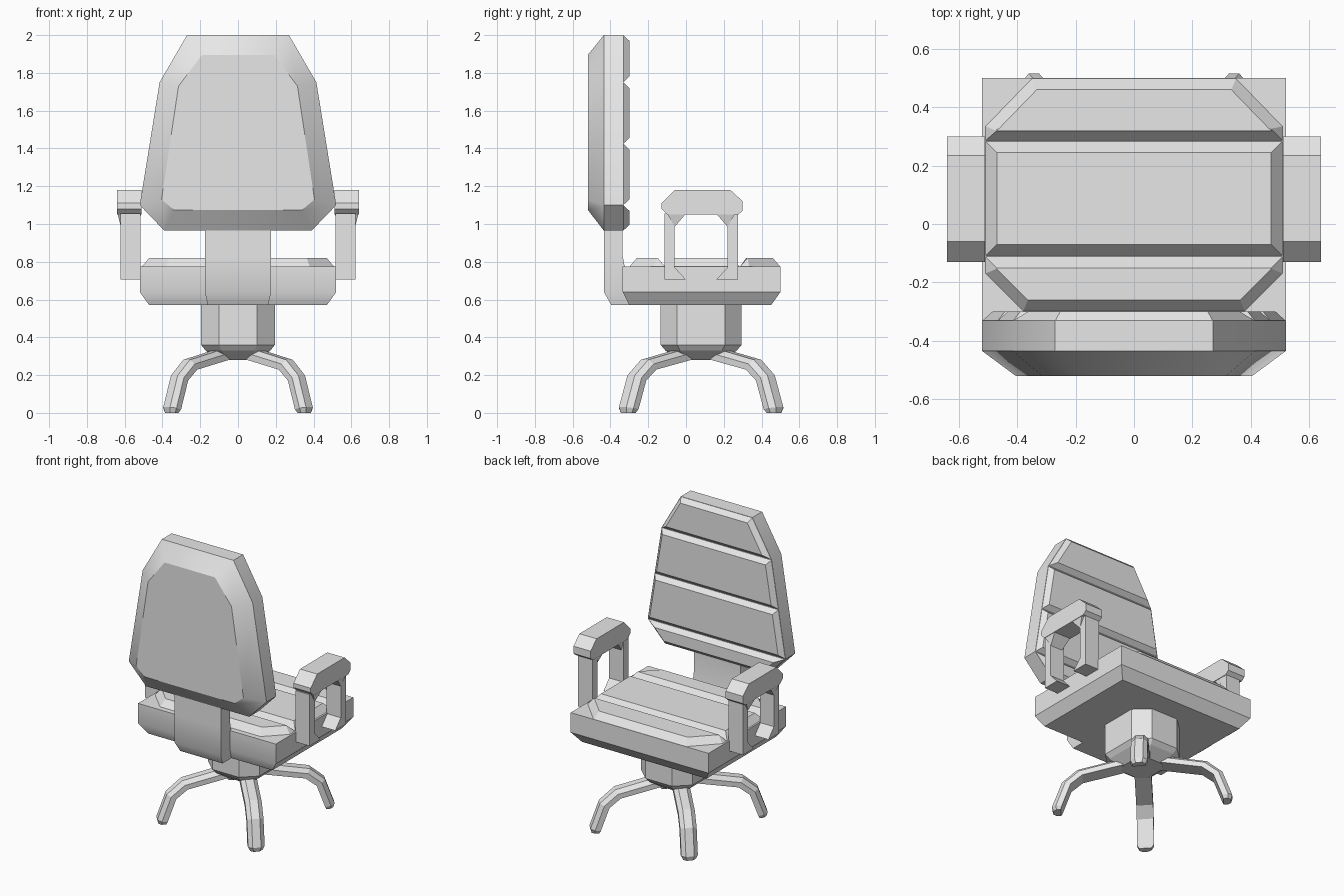
import bpy, bmesh, math
from mathutils import Vector

cube = bpy.data.objects.get("Cube")
if cube:
    bpy.data.objects.remove(cube, do_unlink=True)

grey = bpy.data.materials.new("plain_grey")
grey.use_nodes = True
grey.diffuse_color = (0.8, 0.8, 0.8, 1)
grey.node_tree.nodes["Principled BSDF"].inputs["Base Color"].default_value = (0.8, 0.8, 0.8, 1)


def finish(bm, name, smooth=None):
    bmesh.ops.recalc_face_normals(bm, faces=bm.faces)
    mesh = bpy.data.meshes.new(name)
    bm.to_mesh(mesh)
    bm.free()
    mesh.materials.append(grey)
    ob = bpy.data.objects.new(name, mesh)
    bpy.context.collection.objects.link(ob)
    if smooth:
        bpy.ops.object.select_all(action='DESELECT')
        ob.select_set(True)
        bpy.context.view_layer.objects.active = ob
        bpy.ops.object.shade_smooth_by_angle(angle=math.radians(smooth))
    return ob


def loft(name, rings, smooth=None):
    """Skin a stack of equal-length point rings and cap both ends."""
    bm = bmesh.new()
    loops = [[bm.verts.new(p) for p in ring] for ring in rings]
    n = len(loops[0])
    for a, b in zip(loops, loops[1:]):
        for i in range(n):
            j = (i + 1) % n
            bm.faces.new((a[i], a[j], b[j], b[i]))
    bm.faces.new(loops[0])
    bm.faces.new(loops[-1])
    return finish(bm, name, smooth)


def hull(name, points):
    bm = bmesh.new()
    for p in points:
        bm.verts.new(p)
    bmesh.ops.convex_hull(bm, input=bm.verts)
    bmesh.ops.dissolve_limit(bm, angle_limit=0.01, verts=bm.verts, edges=bm.edges)
    return finish(bm, name)


def mirrored(half):
    """Close a right-hand outline with its mirror image."""
    return half + [(-x, v) for x, v in reversed(half)]


def inset(poly, d):
    """Move every edge of a convex counter-clockwise outline inwards by d."""
    out = []
    for i, p in enumerate(poly):
        p = Vector(p)
        e1 = (p - Vector(poly[i - 1])).normalized()
        e2 = (Vector(poly[(i + 1) % len(poly)]) - p).normalized()
        n1, n2 = Vector((-e1.y, e1.x)), Vector((-e2.y, e2.x))
        out.append(tuple(p + (n1 + n2) * d / (1 + n1.dot(n2))))
    return out


def at_y(poly, y):
    return [(x, y, z) for x, z in poly]


def at_z(poly, z):
    return [(x, y, z) for x, y in poly]


def rect(x, y0, y1):
    return mirrored([(x, y0), (x, y1)])


# Backrest shell
outline = [(0.39, 0.965), (0.52, 1.1), (0.415, 1.75), (0.27, 2.0)]
panel = [(0.34, 1.075), (0.405, 1.13), (0.315, 1.73), (0.19, 1.895)]
loft("backrest_shell", [at_y(mirrored(panel), -0.52), at_y(mirrored(outline), -0.435),
                        at_y(mirrored(outline), -0.33)], 35)

# Backrest cushions, one per band
bands = outline[:2] + [(0.4675, 1.425)] + outline[2:]
for i in range(4):
    band = mirrored(bands[i:i + 2])
    loft(f"backrest_cushion_{i + 1}", [at_y(band, -0.332), at_y(inset(band, 0.03), -0.30)])

# Back support
loft("back_support", [at_z(rect(0.16, -0.395, -0.28), 0.57),
                      at_z(rect(0.175, -0.435, -0.30), 0.64),
                      at_z(rect(0.175, -0.435, -0.335), 0.83),
                      at_z(rect(0.175, -0.435, -0.335), 1.0)], 35)

# Seat base
loft("seat_base", [at_z(rect(0.47, -0.30, 0.45), 0.57),
                   at_z(rect(0.52, -0.335, 0.5), 0.64),
                   at_z(rect(0.52, -0.335, 0.5), 0.775)], 35)

# Seat cushions
cushions = {
    "rear": [(0.38, -0.30), (0.51, -0.17), (0.51, -0.11)],
    "middle": [(0.51, -0.11), (0.51, 0.285)],
    "front": [(0.51, 0.285), (0.51, 0.335), (0.35, 0.5)],
}
for label, half in cushions.items():
    pad = mirrored(half)
    loft(f"seat_cushion_{label}", [at_z(pad, 0.773), at_z(inset(pad, 0.04), 0.82)])

# Armrests
pad_side = [(-0.1, 1.05), (0.275, 1.05), (0.3, 1.07), (0.3, 1.12), (0.235, 1.18),
            (-0.06, 1.18), (-0.13, 1.11), (-0.13, 1.08)]
post_side = [(-0.115, 0.705), (0, 0.705), (-0.06, 0.77), (-0.06, 1.055), (-0.115, 1.055)]
for s, side in ((1, "left"), (-1, "right")):
    loft(f"{side}_armrest_pad", [[(s * x, y, z) for y, z in pad_side] for x in (0.51, 0.64)])
    for f, end in ((1, "rear"), (-1, "front")):
        def place(y):
            return y if f == 1 else 0.16 - y
        loft(f"{side}_{end}_arm_post",
             [[(s * x, place(y), z) for y, z in post_side] for x in (0.515, 0.622)])
        # Flared bracket under the pad
        tip = [(s * x, place(-0.06), 0.985) for x in (0.53, 0.62)]
        top = [(s * x, place(y), 1.055) for x in (0.512, 0.638) for y in (-0.1, 0.0)]
        hull(f"{side}_{end}_arm_bracket", tip + top)

# Pedestal column
MID, STRETCH = 0.08, 1.1
octagon = mirrored([(0.1, -0.195), (0.195, -0.115), (0.195, 0.115), (0.1, 0.195)])
loft("pedestal_column", [[(x * k, MID + y * k * STRETCH, z) for x, y in octagon]
                         for z, k in ((0.58, 1), (0.36, 1), (0.33, 0.88), (0.28, 0.55))])

# Four curved legs: radius, height, tilt of the section, section size
path = [(0.1, 0.315, 80, 1), (0.37, 0.255, 60, 1), (0.45, 0.185, 27, 1),
        (0.505, 0.025, 10, 1), (0.505, 0, 10, 0.75)]
section = [(-0.05, -0.03), (0.05, -0.03), (0.05, 0.005), (0.025, 0.03),
           (-0.025, 0.03), (-0.05, 0.005)]
for i in range(4):
    a = math.radians(45 + 90 * i)
    rings = []
    for r, z, tilt, k in path:
        t = math.radians(tilt)
        ring = []
        for u, v in section:
            rad, tan = r + v * k * math.cos(t), u * k
            height = z + v * k * math.sin(t) if z else 0
            ring.append((rad * math.cos(a) - tan * math.sin(a),
                         MID + STRETCH * (rad * math.sin(a) + tan * math.cos(a)), height))
        rings.append(ring)
    loft(f"leg_{i + 1}", rings)
